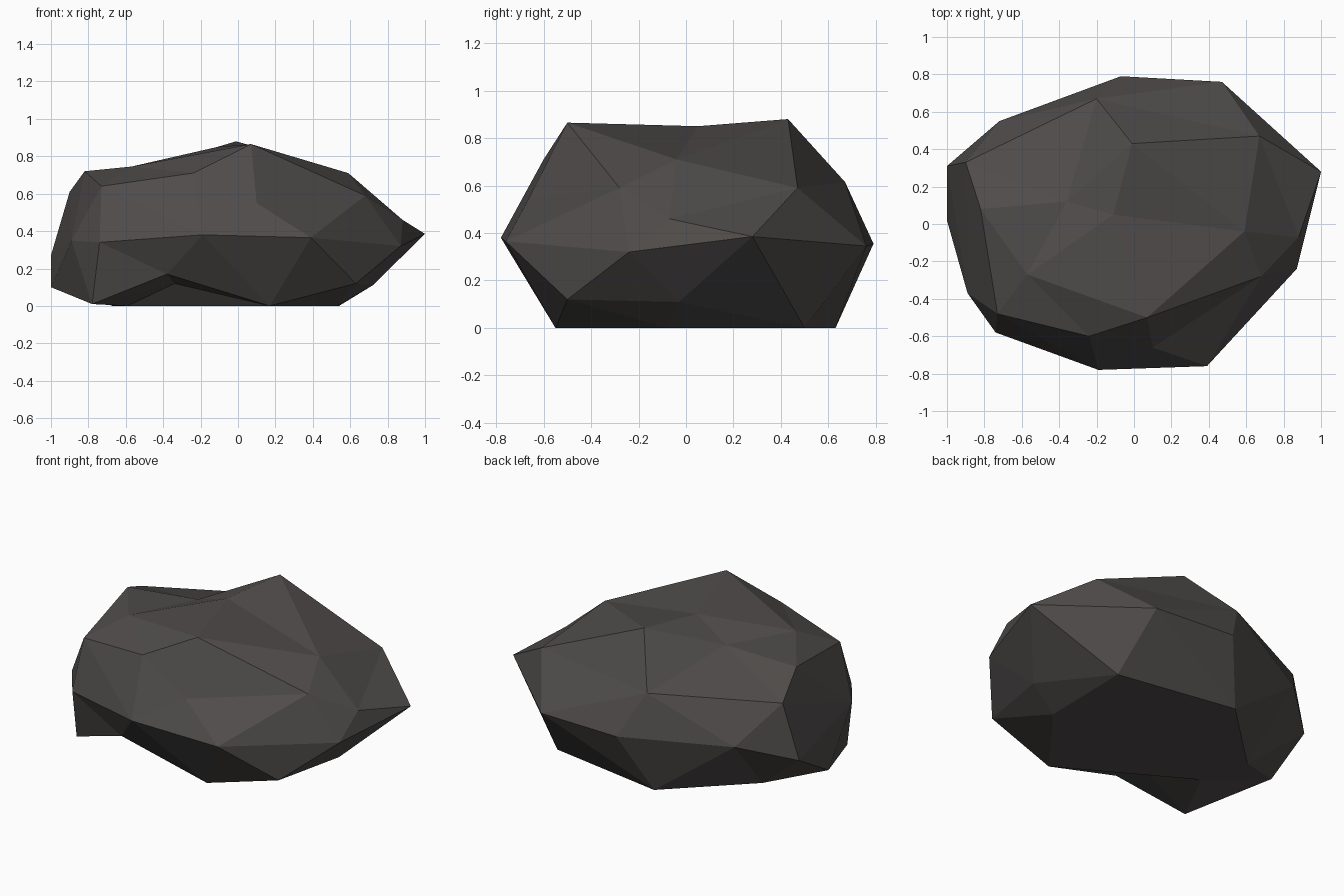
import bpy
import bmesh
from mathutils import Vector

cube = bpy.data.objects.get("Cube")
if cube:
    bpy.data.objects.remove(cube, do_unlink=True)

# Resting face on the ground, with a hollow under the front right
base_corners = [
    (0.17, -0.55, 0), (0.53, -0.08, 0), (0.54, 0.5, 0), (-0.22, 0.63, 0),
    (-0.67, 0.2, 0), (-0.2, 0.35, 0), (-0.59, -0.11, 0), (-0.78, -0.48, 0.01),
]
undercut = [
    (-0.38, -0.61, 0.17), (-0.34, -0.36, 0.12), (0.63, -0.5, 0.12),
    (0.72, -0.03, 0.11), (-1, 0.02, 0.1),
]

# Widest belt of the stone
belt = [
    (1, 0.28, 0.385), (0.87, -0.24, 0.32), (0.39, -0.76, 0.365),
    (-0.19, -0.78, 0.38), (-0.74, -0.58, 0.34), (-0.89, -0.37, 0.35),
    (-1, 0.31, 0.27), (-0.72, 0.55, 0.37), (-0.07, 0.79, 0.355),
    (0.47, 0.76, 0.345),
]

# Broken shoulder above the belt
shoulder = [
    (0.67, 0.47, 0.59), (0.88, -0.07, 0.46), (0.68, -0.28, 0.59),
    (0.1, -0.66, 0.55), (-0.24, -0.6, 0.71), (-0.73, -0.48, 0.64),
    (-0.9, 0.33, 0.61), (-0.2, 0.67, 0.615),
]

# Peaks and shallow dips of the crown
crown = [
    (-0.01, 0.43, 0.88), (0.07, -0.5, 0.865), (0.59, -0.04, 0.71),
    (-0.57, -0.27, 0.745), (-0.82, 0.08, 0.72), (-0.11, 0.05, 0.85),
    (-0.36, 0.12, 0.75),
]


def stone_material():
    colour = (0.078, 0.072, 0.069, 1)
    material = bpy.data.materials.new("dark_stone")
    material.use_nodes = True
    material.diffuse_color = colour
    shader = material.node_tree.nodes["Principled BSDF"]
    shader.inputs["Base Color"].default_value = colour
    shader.inputs["Roughness"].default_value = 0.9
    return material


def faceted_stone(name, corners, centre, radii):
    """Skin the corners on an ellipsoid, then pull each one to its place.

    Skinning on a round body keeps the dips that a plain hull would lose.
    """
    bm = bmesh.new()
    places = {}
    for corner in corners:
        offset = Vector(corner) - centre
        direction = Vector(o / r for o, r in zip(offset, radii)).normalized()
        places[bm.verts.new(direction)] = Vector(corner)
    bmesh.ops.convex_hull(bm, input=list(bm.verts))
    for vert, place in places.items():
        if vert.is_valid:
            vert.co = place
    bmesh.ops.recalc_face_normals(bm, faces=list(bm.faces))
    for face in bm.faces:
        face.smooth = False

    mesh = bpy.data.meshes.new(name)
    bm.to_mesh(mesh)
    bm.free()
    stone = bpy.data.objects.new(name, mesh)
    bpy.context.collection.objects.link(stone)
    return stone


rock = faceted_stone(
    "rock",
    base_corners + undercut + belt + shoulder + crown,
    centre=Vector((-0.05, 0, 0.35)),
    radii=(1, 0.8, 0.5),
)
rock.data.materials.append(stone_material())
